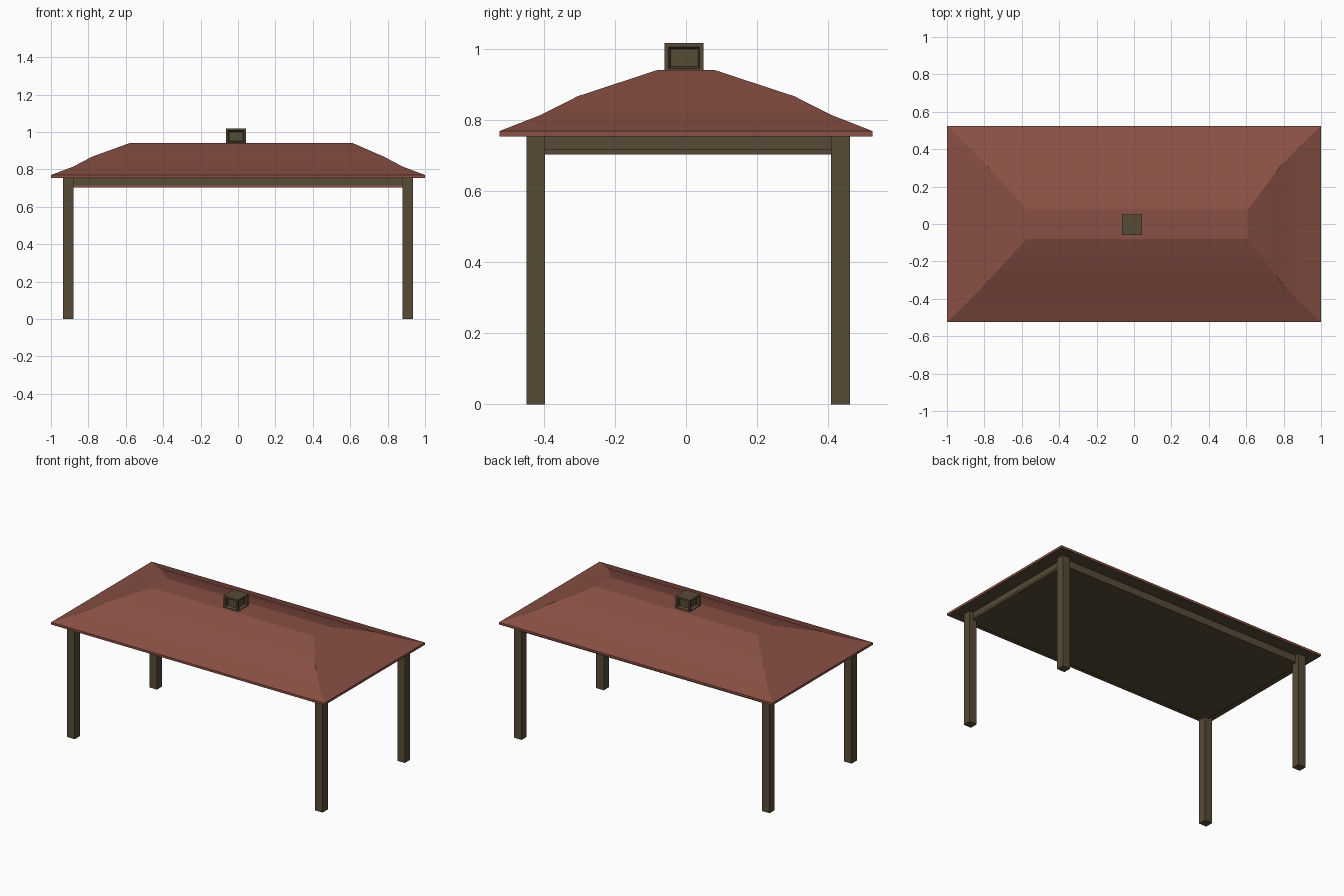
import bpy
import bmesh
import math
from mathutils import Vector

cube = bpy.data.objects.get("Cube")
if cube:
    bpy.data.objects.remove(cube, do_unlink=True)


def material(name, color):
    mat = bpy.data.materials.new(name)
    mat.use_nodes = True
    mat.diffuse_color = (*color, 1)
    bsdf = next(n for n in mat.node_tree.nodes if n.type == 'BSDF_PRINCIPLED')
    bsdf.inputs["Base Color"].default_value = (*color, 1)
    bsdf.inputs["Roughness"].default_value = 0.9
    return mat


tile_red = material("tile red", (0.25, 0.08, 0.058))
timber_brown = material("timber brown", (0.095, 0.07, 0.037))


def add_object(name, bm, *mats):
    bmesh.ops.recalc_face_normals(bm, faces=bm.faces)
    mesh = bpy.data.meshes.new(name)
    bm.to_mesh(mesh)
    bm.free()
    for mat in mats:
        mesh.materials.append(mat)
    obj = bpy.data.objects.new(name, mesh)
    bpy.context.collection.objects.link(obj)
    return obj


def box_mesh(low, high):
    bm = bmesh.new()
    bmesh.ops.create_cube(bm, size=1)
    low, high = Vector(low), Vector(high)
    for v in bm.verts:
        v.co = (low + high) / 2 + v.co * (high - low)
    return bm


def box(name, low, high, mat):
    return add_object(name, box_mesh(low, high), mat)


# Hipped roof: stacked rectangular rings (left x, right x, half depth, height)
rings = [
    (-1, 1, 0.525, 0.755),
    (-1, 1, 0.525, 0.77),
    (-0.88, 0.88, 0.41, 0.815),
    (-0.78, 0.78, 0.305, 0.868),
    (-0.575, 0.61, 0.08, 0.942),
]
bm = bmesh.new()
loops = [[bm.verts.new(p) for p in ((a, -d, z), (b, -d, z), (b, d, z), (a, d, z))]
         for a, b, d, z in rings]
for lower, upper in zip(loops, loops[1:]):
    for i in range(4):
        j = (i + 1) % 4
        bm.faces.new((lower[i], lower[j], upper[j], upper[i]))
bm.faces.new(loops[-1])
bm.faces.new(loops[0][::-1])
bm.normal_update()
for face in bm.faces:
    face.material_index = 1 if face.normal.z < -0.5 else 0
roof = add_object("roof", bm, tile_red, timber_brown)
bpy.context.view_layer.objects.active = roof
roof.select_set(True)
bpy.ops.object.shade_smooth_by_angle(angle=math.radians(12))
roof.select_set(False)

# Corner posts
for side, x in (("right", -0.935), ("left", 0.88)):
    for end, y in (("front", -0.45), ("back", 0.409)):
        box(f"{end}_{side}_post", (x, y, 0), (x + 0.055, y + 0.053, 0.756), timber_brown)

# Ceiling panel with a perimeter beam above it and a front trim strip
box("perimeter_beam", (-0.905, -0.425, 0.718), (0.905, 0.435, 0.756), timber_brown)
box("ceiling_panel", (-0.91, -0.43, 0.704), (0.91, 0.44, 0.718), timber_brown)
box("front_trim", (-0.88, -0.434, 0.705), (0.88, -0.43, 0.717), tile_red)

# Roof vent with a recessed opening on each side
bm = box_mesh((-0.065, -0.06, 0.935), (0.043, 0.05, 1.018))
bm.normal_update()
sides = [f for f in bm.faces if abs(f.normal.z) < 0.5]
bmesh.ops.inset_individual(bm, faces=sides, thickness=0.016, depth=0)
bmesh.ops.inset_individual(bm, faces=sides, thickness=0.008, depth=-0.02)
add_object("roof_vent", bm, timber_brown)
